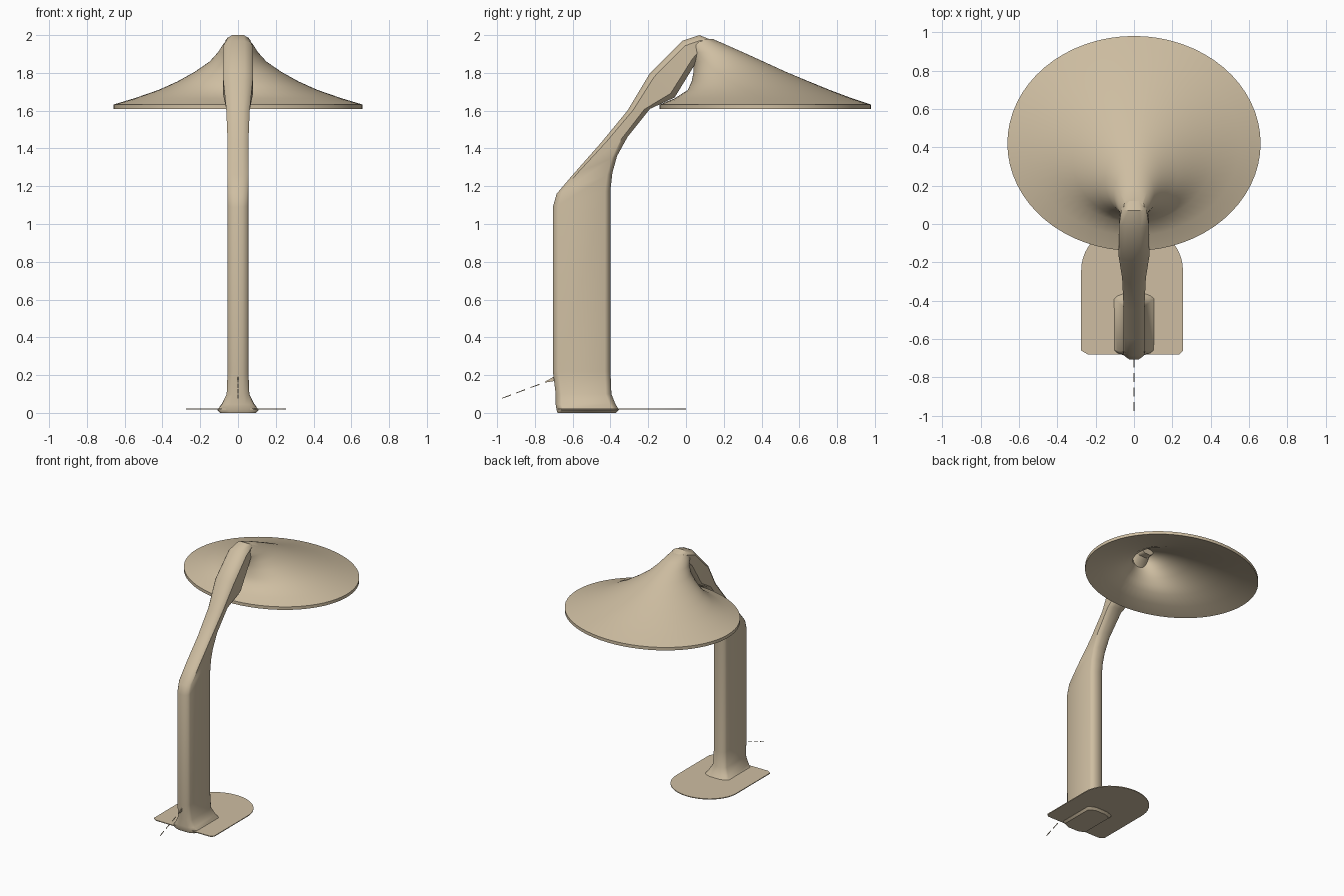
import bpy, bmesh, math
from mathutils import Vector

cube = bpy.data.objects.get("Cube")
if cube:
    bpy.data.objects.remove(cube)

tan = bpy.data.materials.new("warm tan")
tan.use_nodes = True
colour = (0.62, 0.515, 0.36, 1)
tan.diffuse_color = colour
tan.node_tree.nodes["Principled BSDF"].inputs["Base Color"].default_value = colour


def finish(name, bm, angle=35):
    """Turn a bmesh into a named, shaded object."""
    bmesh.ops.recalc_face_normals(bm, faces=bm.faces)
    mesh = bpy.data.meshes.new(name)
    bm.to_mesh(mesh)
    bm.free()
    mesh.materials.append(tan)
    obj = bpy.data.objects.new(name, mesh)
    bpy.context.collection.objects.link(obj)
    bpy.ops.object.select_all(action='DESELECT')
    obj.select_set(True)
    bpy.context.view_layer.objects.active = obj
    bpy.ops.object.shade_smooth_by_angle(angle=math.radians(angle))
    return obj


def loft(name, rings, angle=35):
    """Skin closed rings of equal length and cap both ends."""
    bm = bmesh.new()
    loops = [[bm.verts.new(p) for p in ring] for ring in rings]
    for a, b in zip(loops, loops[1:]):
        for i in range(len(a)):
            j = (i + 1) % len(a)
            bm.faces.new((a[i], a[j], b[j], b[i]))
    bm.faces.new(loops[0])
    bm.faces.new(loops[-1])
    return finish(name, bm, angle)


def ellipse(rx, y_min, y_max, z, n=64):
    ry, cy = (y_max - y_min) / 2, (y_max + y_min) / 2
    return [(rx * math.cos(t), cy + ry * math.sin(t), z)
            for t in (math.tau * i / n for i in range(n))]


# Post, foot and curved neck: front edge, back edge, half width
stations = [
    ((-.68, .00), (-.37, .00), .095),
    ((-.685, .015), (-.355, .015), .11),
    ((-.69, .045), (-.375, .05), .085),
    ((-.69, .10), (-.395, .10), .06),
    ((-.705, .22), (-.40, .22), .055),
    ((-.705, 1.09), (-.40, 1.18), .055),
    ((-.685, 1.16), (-.39, 1.27), .055),
    ((-.60, 1.26), (-.365, 1.36), .055),
    ((-.45, 1.43), (-.31, 1.46), .055),
    ((-.31, 1.60), (-.19, 1.61), .062),
    ((-.19, 1.80), (-.06, 1.67), .08),
    ((-.02, 1.97), (.05, 1.85), .078),
    ((.07, 2.00), (.10, 1.91), .065),
    ((.17, 1.96), (.15, 1.91), .045),
]


def section(front, back, w):
    """Chamfered rectangle between the front and back edges."""
    f, b = Vector((0, *front)), Vector((0, *back))
    length = (b - f).length
    c = min(.03, length * .3)
    half = [(0, .45), (c * .5, .85), (c, 1), (length - c, 1),
            (length - c * .5, .85), (length, .45)]
    outline = half + [(d, -s) for d, s in reversed(half)]
    return [f + (b - f).normalized() * d + Vector((s * w, 0, 0))
            for d, s in outline]


loft("post_and_neck", [section(*s) for s in stations])

# Shade: half width, front y, back y, height; outer skin, then inner skin
profile = [
    (.66, -.14, .98, 1.632),
    (.55, -.06, .88, 1.665),
    (.42, .01, .76, 1.71),
    (.32, .03, .65, 1.755),
    (.23, .04, .53, 1.805),
    (.15, .04, .41, 1.86),
    (.105, .02, .30, 1.91),
    (.08, 0, .21, 1.95),
    (.055, .02, .14, 1.98),
]
outer = [ellipse(*p) for p in profile]
inner = [ellipse(rx - .012, y0 + .012, y1 - .012, z - .02)
         for rx, y0, y1, z in profile]
rim = ellipse(.66, -.14, .98, 1.608)
loft("lamp_shade", outer[::-1] + [rim] + inner)

# Base plate: straight sides with a rounded far end
bm = bmesh.new()
outline = [(-.24, -.68), (.235, -.68), (.255, -.66)]
outline += [(-.01 + .265 * math.cos(t), -.24 + .24 * math.sin(t))
            for t in (math.pi * i / 24 for i in range(25))]
outline += [(-.275, -.66)]
plate = bm.faces.new([bm.verts.new((x, y, .018)) for x, y in outline])
top = bmesh.ops.extrude_face_region(bm, geom=[plate])
bmesh.ops.translate(bm, vec=(0, 0, .006),
                    verts=[v for v in top["geom"] if isinstance(v, bmesh.types.BMVert)])
finish("base_plate", bm)

# Broken cord: a row of thin slivers falling away in front of the post
start, end = Vector((0, -.70, .18)), Vector((0, -.98, .075))
for i in range(4):
    a = start.lerp(end, i * .27)
    b = start.lerp(end, i * .27 + .17)
    thick = .012 if i == 0 else .003
    tip = .002
    loft("cord_piece_%d" % (i + 1),
         [[p + Vector((x * .002, 0, z * h)) for x, z in ((-1, -1), (1, -1), (1, 1), (-1, 1))]
          for p, h in ((a, thick), (b, tip))])
